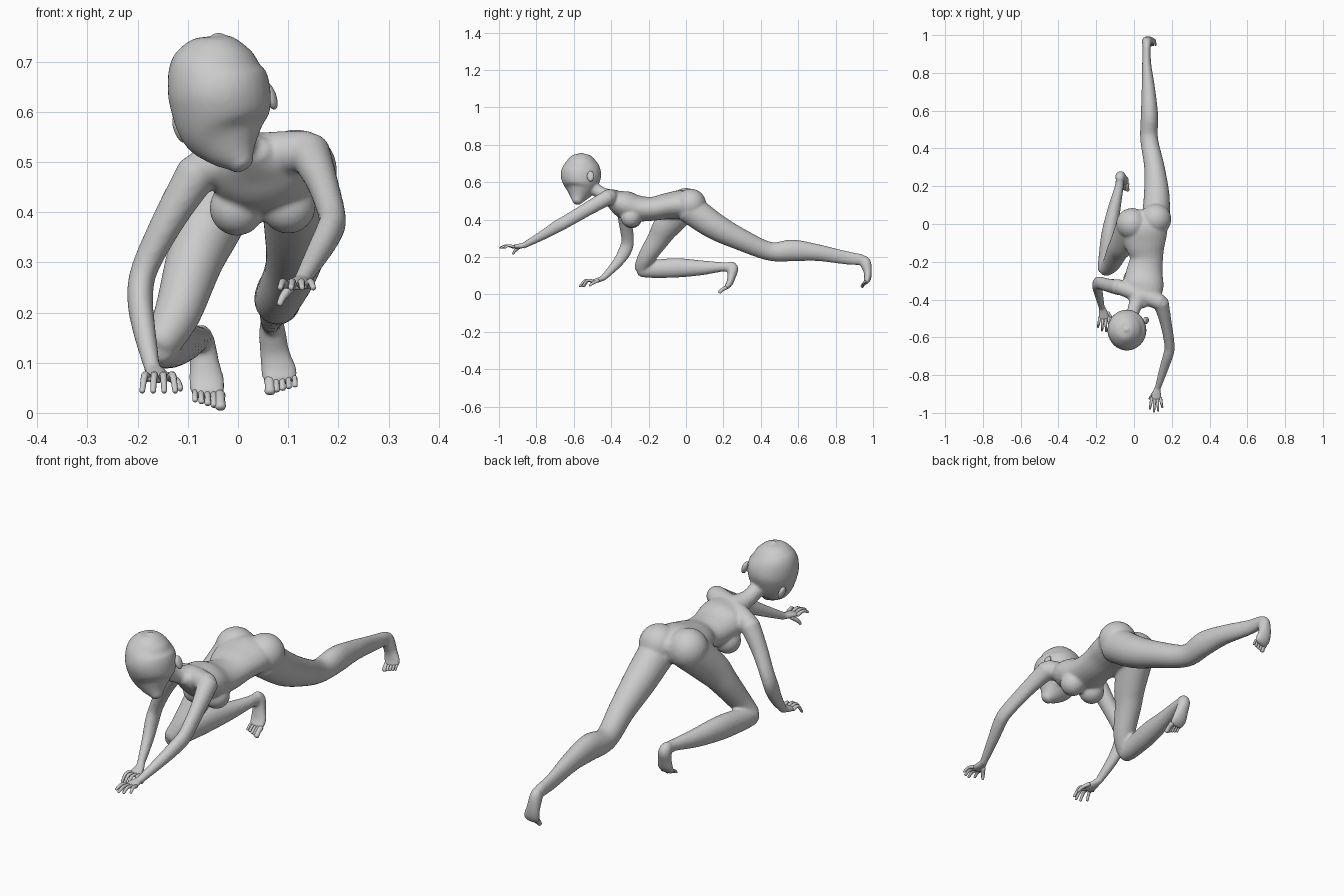
import bpy, bmesh
from math import sin, cos, pi
from mathutils import Vector, Matrix


def spline(rows, steps):
    """Catmull-Rom through rows of (x, y, z, half width, half depth)."""
    p = [rows[0]] + rows + [rows[-1]]
    out = []
    for i in range(1, len(p) - 2):
        for k in range(steps):
            t = k / steps
            out.append([0.5 * (2 * b + (c - a) * t + (2 * a - 5 * b + 4 * c - d) * t * t
                               + (3 * b - a - 3 * c + d) * t ** 3)
                        for a, b, c, d in zip(p[i - 1], p[i], p[i + 1], p[i + 2])])
    return out + [list(rows[-1])]


def tube(bm, rows, n=24, steps=5):
    """Elliptical loft with rounded ends."""
    s = spline(rows, steps)
    rings = []
    for i, r in enumerate(s):
        c = Vector(r[:3])
        t = (Vector(s[min(i + 1, len(s) - 1)][:3]) - Vector(s[max(i - 1, 0)][:3])).normalized()
        side = (Vector((1, 0, 0)) - t * t.x).normalized()
        up = t.cross(side)
        extra = [(0, 1)]
        if i == 0:
            extra = [(-.6, .4), (-.4, .8), (0, 1)]
        elif i == len(s) - 1:
            extra = [(0, 1), (.4, .8), (.6, .4)]
        m = min(r[3], r[4])
        for off, k in extra:
            rings.append([bm.verts.new(c + t * off * m + side * r[3] * k * cos(2 * pi * j / n)
                                       + up * r[4] * k * sin(2 * pi * j / n)) for j in range(n)])
    for a, b in zip(rings, rings[1:]):
        for j in range(n):
            bm.faces.new((a[j], a[(j + 1) % n], b[(j + 1) % n], b[j]))
    bm.faces.new(rings[0][::-1])
    bm.faces.new(rings[-1])


def ball(bm, c, r, roll=0):
    m = Matrix.Translation(c) @ Matrix.Rotation(roll, 4, 'Y') @ Matrix.Diagonal((*r, 1))
    bmesh.ops.create_uvsphere(bm, u_segments=24, v_segments=14, radius=1, matrix=m)


def finish(name, bm):
    bmesh.ops.recalc_face_normals(bm, faces=bm.faces)
    for f in bm.faces:
        f.smooth = True
    me = bpy.data.meshes.new(name)
    bm.to_mesh(me)
    bm.free()
    ob = bpy.data.objects.new(name, me)
    bpy.context.collection.objects.link(ob)
    return ob


body = bmesh.new()
# torso, neck and shoulder girdle
tube(body, [(.055, .04, .475, .1, .06), (.055, -.02, .48, .122, .078), (.058, -.1, .472, .11, .07),
            (.066, -.18, .458, .088, .064), (.055, -.26, .46, .098, .07), (.048, -.33, .48, .108, .075),
            (.035, -.385, .505, .095, .052), (.025, -.42, .52, .05, .035)])
tube(body, [(.03, -.38, .52, .05, .04), (0, -.45, .54, .034, .034), (-.02, -.54, .6, .036, .036)])
tube(body, [(-.075, -.335, .485, .04, .04), (.035, -.375, .515, .042, .042), (.14, -.415, .52, .043, .043)])
# breasts and buttocks
for c, r in [((-.002, -.29, .408), .055), ((.1, -.295, .412), .055),
             ((.115, .025, .482), .083), ((-.01, 0, .484), .085)]:
    ball(body, c, (r, r, r))
# stretched leg
tube(body, [(.115, .02, .46, .075, .08), (.12, .15, .367, .068, .072), (.108, .3, .29, .054, .058),
            (.08, .45, .23, .047, .05), (.082, .57, .235, .046, .058), (.077, .7, .224, .037, .045),
            (.067, .85, .197, .024, .036), (.067, .94, .185, .022, .03)])
# kneeling leg: thigh, then shin
tube(body, [(-.015, 0, .475, .078, .08), (-.06, -.1, .37, .066, .073), (-.088, -.145, .3, .057, .06),
            (-.12, -.21, .2, .047, .047), (-.152, -.238, .14, .038, .04)])
tube(body, [(-.155, -.24, .135, .038, .042), (-.148, -.18, .136, .04, .048), (-.13, -.05, .142, .042, .052),
            (-.105, .08, .142, .034, .04), (-.08, .19, .147, .024, .026), (-.075, .23, .147, .022, .026)])
# feet
tube(body, [(.068, .95, .192, .02, .022), (.068, .96, .168, .026, .03), (.073, .972, .12, .03, .022),
            (.082, .97, .082, .036, .018), (.087, .96, .064, .034, .013)])
tube(body, [(-.075, .235, .157, .022, .024), (-.072, .25, .138, .027, .03), (-.067, .245, .1, .03, .023),
            (-.062, .233, .06, .036, .018), (-.06, .215, .037, .034, .013)])
# planted arm and palm
tube(body, [(-.08, -.335, .48, .042, .042), (-.135, -.325, .39, .033, .036), (-.185, -.312, .29, .027, .034),
            (-.195, -.328, .23, .026, .035), (-.187, -.37, .165, .023, .027), (-.17, -.445, .085, .016, .016)])
tube(body, [(-.17, -.44, .088, .016, .014), (-.162, -.475, .075, .027, .013), (-.158, -.505, .068, .031, .009)])
# reaching arm and palm
tube(body, [(.142, -.415, .52, .042, .042), (.168, -.52, .46, .031, .037), (.188, -.64, .39, .027, .034),
            (.182, -.69, .362, .027, .033), (.16, -.76, .32, .024, .026), (.125, -.87, .26, .016, .016)])
tube(body, [(.125, -.865, .262, .016, .014), (.119, -.9, .257, .026, .013), (.117, -.93, .254, .03, .009)])
# head
tube(body, [(-.04, -.56, .752, .012, .012), (-.04, -.56, .745, .042, .045), (-.042, -.56, .72, .075, .073),
            (-.044, -.56, .68, .096, .1), (-.036, -.562, .63, .102, .108), (-.028, -.565, .57, .09, .086),
            (-.012, -.574, .53, .06, .052), (.006, -.582, .5, .028, .028)], n=32)
body = finish("body", body)
rm = body.modifiers.new("blend", 'REMESH')
rm.mode = 'VOXEL'
rm.voxel_size = .006
rm.use_smooth_shade = True
sm = body.modifiers.new("soften", 'SMOOTH')
sm.factor = .5
sm.iterations = 8

# ears
for name, c in [("right_ear", (.064, -.51, .632)), ("left_ear", (-.116, -.51, .566))]:
    bm = bmesh.new()
    ball(bm, c, (.012, .019, .029), -.35)
    finish(name, bm)

# fingers: knuckle row, tip spread, drop, then the thumb
for name, k, dz, thumb in [
        ("planted_hand_fingers", Vector((-.158, -.503, .069)), -.026,
         [(-.14, -.47, .073, .01, .009), (-.122, -.495, .062, .008, .008), (-.115, -.515, .048, .006, .006)]),
        ("reaching_hand_fingers", Vector((.117, -.928, .255)), -.006,
         [(.105, -.895, .25, .01, .009), (.09, -.915, .232, .008, .008), (.083, -.925, .217, .006, .006)])]:
    bm = bmesh.new()
    for i, length in enumerate((.058, .068, .064, .05)):
        u = (i - 1.5) / 1.5
        if k.x < 0:
            u = -u
        a = k + Vector((u * .023, .008 * abs(u), 0))
        b = a + Vector((u * .005, -length * .55, .006))
        c = a + Vector((u * .01, -length, dz))
        tube(bm, [(*a, .009, .008), (*b, .007, .007), (*c, .0055, .0055)], n=10, steps=4)
    tube(bm, thumb, n=10, steps=4)
    finish(name, bm)

# toes, big toe on the inner side
for name, k, tip, inner in [("stretched_foot_toes", Vector((.087, .96, .064)), Vector((.001, -.018, -.022)), -1),
                            ("kneeling_foot_toes", Vector((-.06, .213, .036)), Vector((.001, -.033, -.024)), 1)]:
    bm = bmesh.new()
    for i in range(5):
        r = .011 - .001 * i if i == 0 else .0078 - .0006 * i
        a = k + Vector((inner * (.024 - .0125 * i), 0, .0015 * i))
        b = a + tip * (1 - .07 * i)
        tube(bm, [(*a, r, r), (*((a + b) / 2 + Vector((0, -.002, .002))), r * .9, r * .9), (*b, r, r * .85)],
             n=10, steps=3)
    finish(name, bm)
